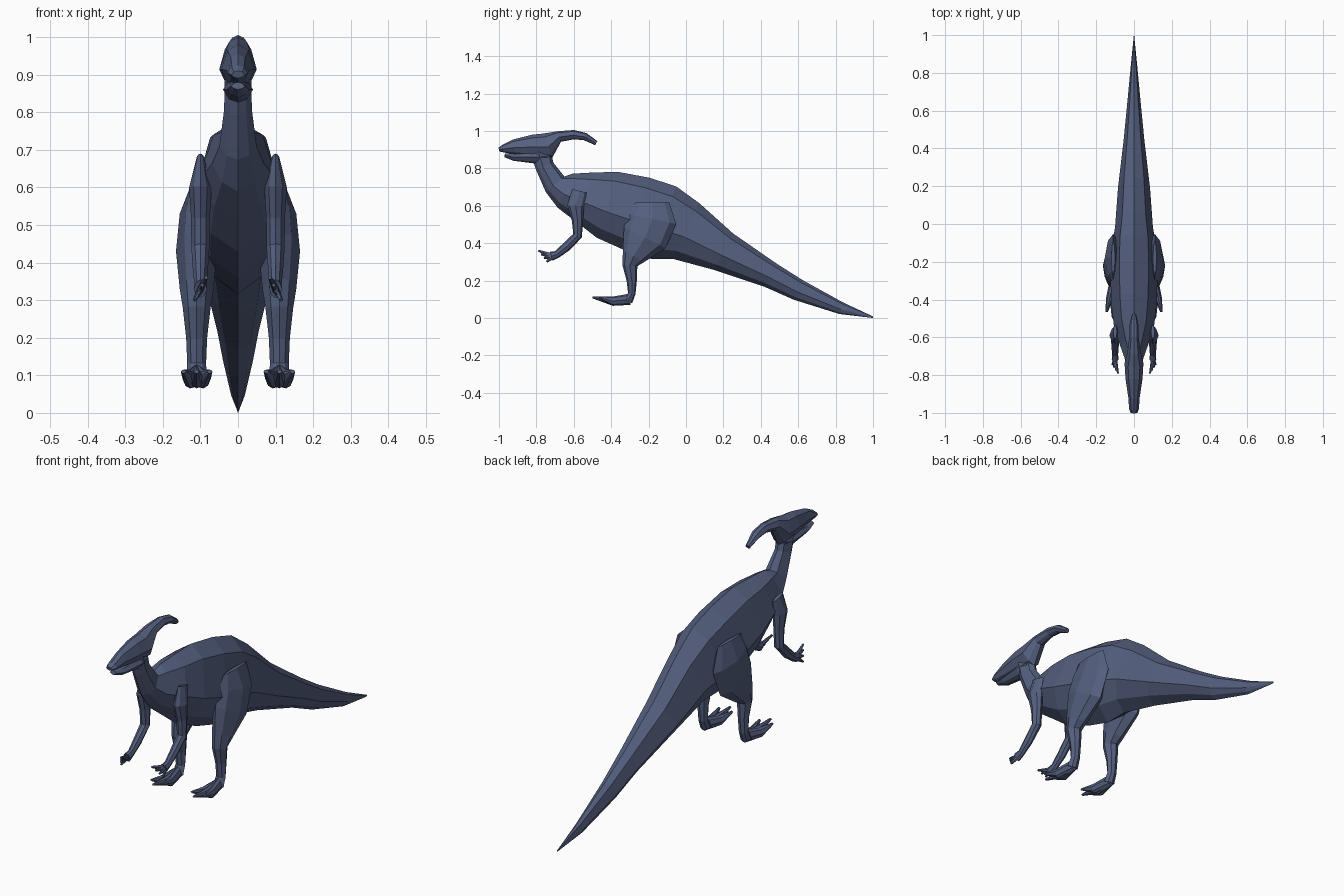
import bpy
import bmesh
from mathutils import Vector

default_cube = bpy.data.objects.get("Cube")
if default_cube:
    bpy.data.objects.remove(default_cube, do_unlink=True)

# Single slate blue hide
hide = bpy.data.materials.new("slate_blue_hide")
hide.use_nodes = True
colour = (.09, .115, .21, 1)
hide.diffuse_color = colour
hide.node_tree.nodes["Principled BSDF"].inputs["Base Color"].default_value = colour


def ring_outline(widest):
    """Eight-sided section as (fraction of depth, fraction of half width)."""
    right_edge = [(.14, .62), (widest, 1), (.86, .6)]
    left_edge = [(depth, -width) for depth, width in reversed(right_edge)]
    return [(0, 0)] + right_edge + [(1, 0)] + left_edge


def loft(name, stations, widest=.5, centre=0, drift=0):
    """Skin rings set square to a path; stations are (y, z, depth, half width).
    The path starts at x = centre and moves sideways by drift in total."""
    bm = bmesh.new()
    rings = []
    last = len(stations) - 1
    for i, (y, z, depth, half) in enumerate(stations):
        before = Vector(stations[max(i - 1, 0)][:2])
        after = Vector(stations[min(i + 1, last)][:2])
        along = (after - before).normalized()
        across = Vector((-along.y, along.x))
        middle_x = centre + drift * i / last
        ring = []
        for t, width in ring_outline(widest):
            point = Vector((y, z)) + across * depth * (.5 - t)
            ring.append(bm.verts.new((middle_x + half * width, point.x, point.y)))
        rings.append(ring)

    for first, second in zip(rings, rings[1:]):
        for i in range(len(first)):
            bm.faces.new((first[i - 1], first[i], second[i], second[i - 1]))
    bm.faces.new(rings[0])
    bm.faces.new(rings[-1])
    bmesh.ops.recalc_face_normals(bm, faces=bm.faces)

    mesh = bpy.data.meshes.new(name)
    bm.to_mesh(mesh)
    bm.free()
    mesh.materials.append(hide)
    obj = bpy.data.objects.new(name, mesh)
    bpy.context.scene.collection.objects.link(obj)


# Neck, trunk and tail in one continuous skin
loft("neck_body_and_tail", [
    (-.78, .9, .11, .035),
    (-.755, .81, .1, .037),
    (-.7, .715, .13, .05),
    (-.645, .68, .2, .07),
    (-.54, .645, .28, .105),
    (-.42, .605, .37, .12),
    (-.26, .555, .41, .125),
    (-.12, .51, .41, .12),
    (0, .465, .33, .1),
    (.2, .355, .22, .085),
    (.45, .23, .14, .055),
    (.6, .15, .115, .04),
    (.83, .052, .065, .018),
    (1, .004, .008, .001),
], widest=.6)

# Skull flowing into the swept-back crest
loft("head_and_crest", [
    (-1, .9, .02, .018),
    (-.98, .905, .04, .026),
    (-.92, .915, .08, .03),
    (-.82, .92, .12, .045),
    (-.74, .92, .14, .05),
    (-.68, .97, .06, .035),
    (-.6, .98, .05, .025),
    (-.54, .97, .04, .025),
    (-.48, .935, .025, .012),
], widest=.55)

# Lower jaw, slightly open at the beak
loft("lower_jaw", [
    (-.97, .87, .02, .018),
    (-.92, .86, .04, .03),
    (-.8, .86, .07, .04),
    (-.74, .865, .06, .03),
])

for side, label in ((1, "left"), (-1, "right")):
    leg_x = side * .11
    arm_x = side * .1

    # Hind leg: thigh, knee, shin and ankle
    loft(label + "_hind_leg", [
        (-.18, .62, .18, .01),
        (-.18, .53, .26, .045),
        (-.22, .43, .25, .055),
        (-.28, .33, .13, .045),
        (-.3, .28, .08, .037),
        (-.29, .2, .055, .028),
        (-.29, .13, .04, .025),
        (-.31, .09, .05, .028),
    ], centre=leg_x)

    # Three splayed toes, the middle one longest
    for toe, splay in (("inner", -.035), ("middle", 0), ("outer", .035)):
        loft(f"{label}_{toe}_toe", [
            (-.3, .1, .06, .02),
            (-.39, .09, .05, .02),
            (-.5 + abs(splay), .11, .01, .007),
        ], centre=leg_x, drift=side * splay)

    # Arm: shoulder, elbow, forearm and palm
    loft(label + "_arm", [
        (-.57, .68, .08, .01),
        (-.59, .6, .09, .03),
        (-.58, .52, .06, .025),
        (-.58, .44, .05, .024),
        (-.64, .38, .05, .02),
        (-.69, .34, .04, .016),
        (-.72, .33, .05, .018),
    ], centre=arm_x)

    # Four short fingers fanning downwards
    for i, finger in enumerate(("first", "second", "third", "fourth")):
        loft(f"{label}_{finger}_finger", [
            (-.71, .33, .03, .01),
            (-.79 + .015 * i, .36 - .02 * i, .01, .005),
        ], centre=arm_x, drift=side * (.01 * i - .015))
